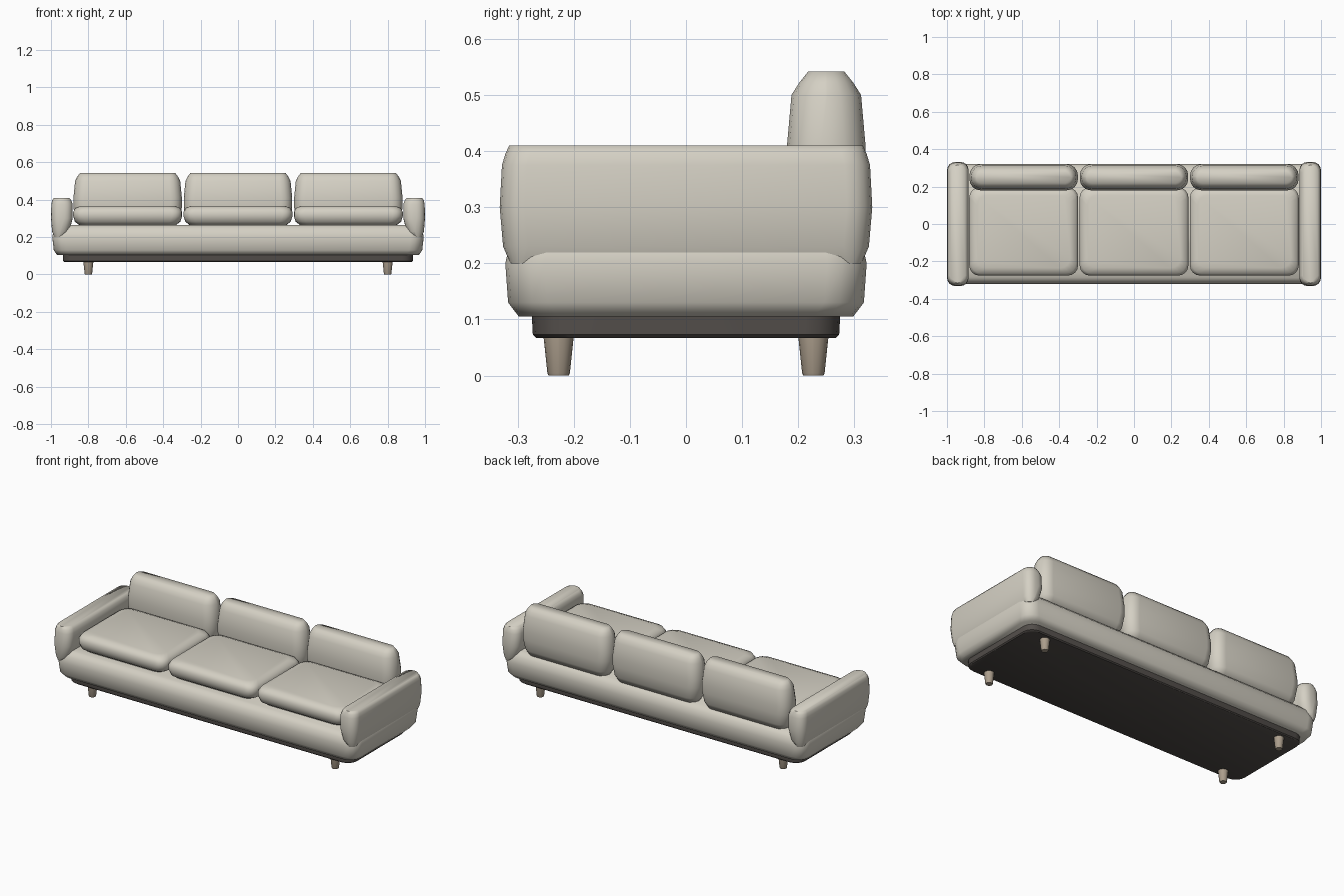
import bpy, bmesh, math

cube = bpy.data.objects.get("Cube")
if cube:
    bpy.data.objects.remove(cube, do_unlink=True)


def material(name, rgb):
    m = bpy.data.materials.new(name)
    m.use_nodes = True
    m.diffuse_color = (*rgb, 1)
    m.node_tree.nodes["Principled BSDF"].inputs["Base Color"].default_value = (*rgb, 1)
    return m


FABRIC = material("warm_grey_fabric", (0.66, 0.63, 0.55))
DARK = material("dark_plinth", (0.085, 0.075, 0.068))
WOOD = material("pale_wood", (0.42, 0.35, 0.27))


def padded(name, levels, radius, mat, steps=4, angle=60):
    """Loft rounded rectangles; each level is (z, x0, x1, y0, y1)."""
    bm = bmesh.new()
    rings = []
    for z, x0, x1, y0, y1 in levels:
        r = min(radius, (x1 - x0) / 2.05, (y1 - y0) / 2.05)
        corners = [(x1 - r, y1 - r), (x0 + r, y1 - r), (x0 + r, y0 + r), (x1 - r, y0 + r)]
        ring = []
        for q, (cx, cy) in enumerate(corners):
            for i in range(steps + 1):
                a = math.pi / 2 * (q + i / steps)
                ring.append(bm.verts.new((cx + r * math.cos(a), cy + r * math.sin(a), z)))
        rings.append(ring)
    n = len(rings[0])
    for low, high in zip(rings, rings[1:]):
        for i in range(n):
            j = (i + 1) % n
            bm.faces.new((low[i], low[j], high[j], high[i]))
    bm.faces.new(rings[0][::-1])
    bm.faces.new(rings[-1])
    bmesh.ops.recalc_face_normals(bm, faces=bm.faces)
    mesh = bpy.data.meshes.new(name)
    bm.to_mesh(mesh)
    bm.free()
    mesh.materials.append(mat)
    ob = bpy.data.objects.new(name, mesh)
    bpy.context.collection.objects.link(ob)
    bpy.ops.object.select_all(action="DESELECT")
    ob.select_set(True)
    bpy.context.view_layer.objects.active = ob
    bpy.ops.object.shade_smooth_by_angle(angle=math.radians(angle))
    return ob


def centred(levels, cx=0, cy=0):
    """Turn (z, half width, half depth) into full levels."""
    return [(z, cx - w, cx + w, cy - d, cy + d) for z, w, d in levels]


# Upholstered base and recessed plinth
padded("base", centred([(0.105, 0.968, 0.298), (0.13, 0.985, 0.317), (0.2, 0.993, 0.322),
                        (0.24, 0.985, 0.313), (0.265, 0.96, 0.288)]), 0.07, FABRIC)
padded("plinth", centred([(0.067, 0.929, 0.267), (0.073, 0.935, 0.273),
                          (0.11, 0.935, 0.275)]), 0.06, DARK, angle=40)

# Three seat and back cushions
for label, cx in (("right", -0.59), ("middle", 0), ("left", 0.59)):
    padded(f"seat_cushion_{label}",
           centred([(0.262, 0.255, 0.2), (0.282, 0.282, 0.227), (0.31, 0.291, 0.236),
                    (0.335, 0.291, 0.236), (0.356, 0.28, 0.225), (0.367, 0.25, 0.195)],
                   cx, -0.04), 0.055, FABRIC)
    padded(f"back_cushion_{label}",
           centred([(0.255, 0.255, 0.04), (0.295, 0.28, 0.063), (0.36, 0.29, 0.07),
                    (0.41, 0.29, 0.07), (0.5, 0.281, 0.062), (0.522, 0.27, 0.048),
                    (0.542, 0.255, 0.032)], cx, 0.25), 0.06, FABRIC)

# Armrests, rounder on the inner lower edge
ARM = [(0.2, 0.93, 0.98, 0.313), (0.23, 0.902, 0.994, 0.326), (0.3, 0.884, 1.0, 0.332),
       (0.375, 0.884, 0.998, 0.328), (0.395, 0.89, 0.994, 0.322), (0.41, 0.902, 0.984, 0.315)]
for label, s in (("right", -1), ("left", 1)):
    padded(f"armrest_{label}",
           [(z, min(s * a, s * b), max(s * a, s * b), -d, d) for z, a, b, d in ARM],
           0.045, FABRIC)

# Tapered round legs
for side, sx in (("right", -1), ("left", 1)):
    for end, sy in (("front", -1), ("back", 1)):
        padded(f"{end}_leg_{side}",
               centred([(0, 0.018, 0.018), (0.004, 0.02, 0.02), (0.07, 0.027, 0.027)],
                       sx * 0.8, sy * 0.227), 0.03, WOOD, angle=40)
